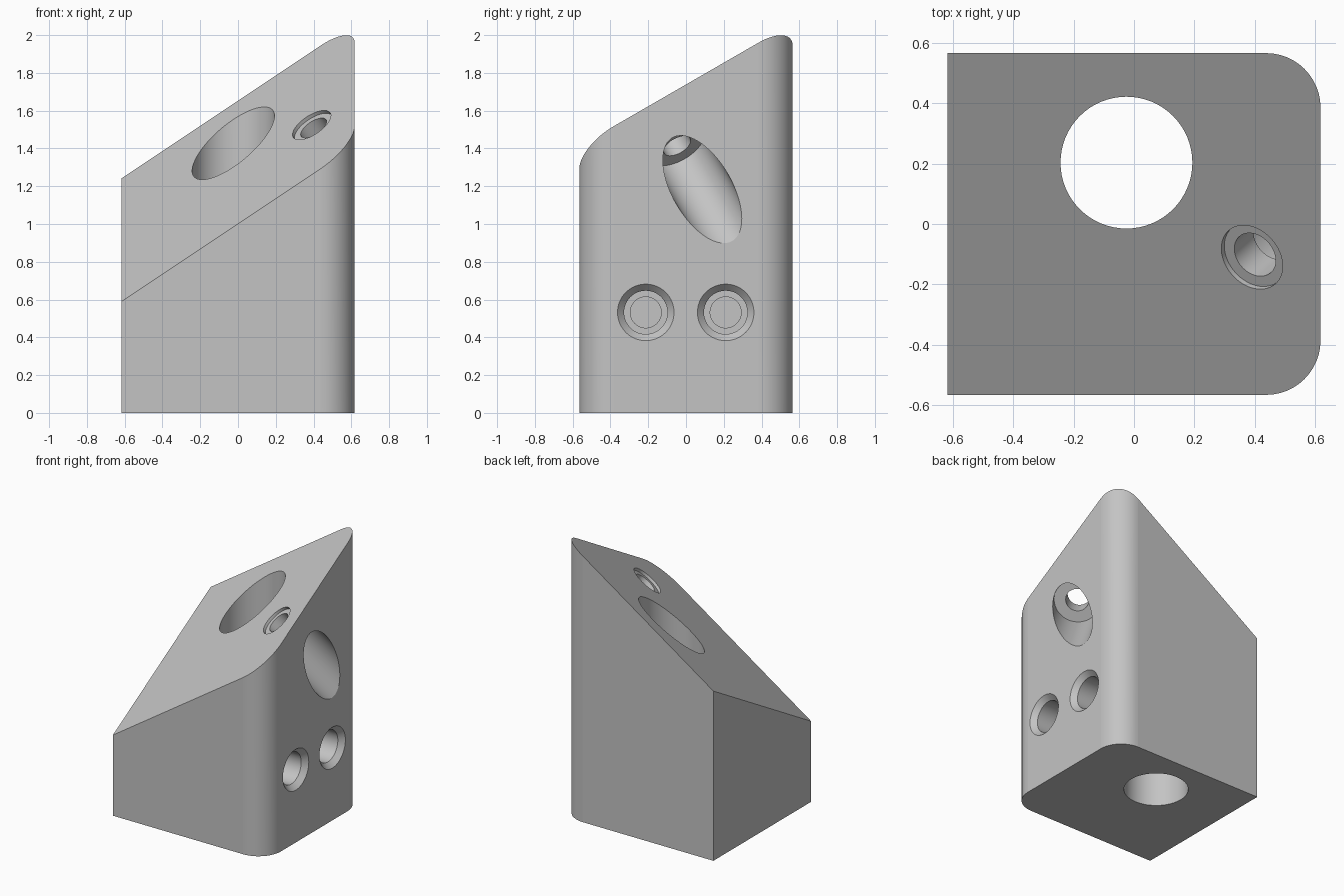
import bpy, bmesh, math
from mathutils import Vector

cube = bpy.data.objects.get("Cube")
if cube:
    bpy.data.objects.remove(cube, do_unlink=True)

HX, HY, R = 0.617, 0.565, 0.18           # half sizes and corner radius
SX, SY, Z0 = 0.667, 0.577, 1.327         # slanted top plane

grey = bpy.data.materials.new("plain grey")
grey.use_nodes = True
grey.diffuse_color = (0.55, 0.55, 0.55, 1)
grey.node_tree.nodes["Principled BSDF"].inputs["Base Color"].default_value = (0.55, 0.55, 0.55, 1)


def top_z(x, y):
    return Z0 + SX * x + SY * y


def add_object(name, bm):
    bmesh.ops.recalc_face_normals(bm, faces=bm.faces)
    mesh = bpy.data.meshes.new(name)
    bm.to_mesh(mesh)
    bm.free()
    mesh.materials.append(grey)
    obj = bpy.data.objects.new(name, mesh)
    bpy.context.collection.objects.link(obj)
    return obj


def corner(cy, start, steps=12):
    angles = [math.radians(start + 90 * i / steps) for i in range(steps + 1)]
    return [(HX - R + R * math.cos(a), cy + R * math.sin(a)) for a in angles]


def lathe(name, profile, origin, axis, sides=64):
    """Solid of revolution from (depth, radius) pairs along an axis."""
    bm = bmesh.new()
    turn = Vector(axis).to_track_quat('Z', 'Y')
    rings = []
    for depth, radius in profile:
        ring = []
        for i in range(sides):
            a = math.tau * i / sides
            p = Vector((radius * math.cos(a), radius * math.sin(a), depth))
            ring.append(bm.verts.new(Vector(origin) + turn @ p))
        rings.append(ring)
    for low, high in zip(rings, rings[1:]):
        for i in range(sides):
            j = (i + 1) % sides
            bm.faces.new((low[i], low[j], high[j], high[i]))
    bm.faces.new(rings[0])
    bm.faces.new(rings[-1])
    obj = add_object(name, bm)
    obj.hide_render = True
    return obj


# Block: rounded outline raised to the slanted top
outline = [(-HX, HY), (-HX, -HY)] + corner(-HY + R, -90) + corner(HY - R, 0)
bm = bmesh.new()
base = [bm.verts.new((x, y, 0)) for x, y in outline]
roof = [bm.verts.new((x, y, top_z(x, y))) for x, y in outline]
bm.faces.new(base)
bm.faces.new(roof)
for i in range(len(outline)):
    j = (i + 1) % len(outline)
    bm.faces.new((base[i], base[j], roof[j], roof[i]))
block = add_object("slanted_block", bm)

# Vertical bore, angled stepped bore square to the top, and two side pockets
cutters = [
    lathe("vertical_bore", [(-0.2, 0.218), (2.3, 0.218)], (-0.025, 0.203, 0), (0, 0, 1)),
    lathe("angled_bore",
          [(-0.1, 0.117), (0.02, 0.117), (0.02, 0.079), (0.147, 0.079), (0.147, 0.158), (1.3, 0.158)],
          (0.39, -0.11, top_z(0.39, -0.11)), (SX, SY, -1)),
]
for side, y in (("front", -0.213), ("back", 0.21)):
    cutters.append(lathe(side + "_side_pocket",
                         [(-0.04, 0.187), (0.037, 0.115), (0.25, 0.115), (0.25, 0.082), (0.32, 0.082)],
                         (HX, y, 0.532), (-1, 0, 0)))

bpy.context.view_layer.objects.active = block
for cutter in cutters:
    mod = block.modifiers.new(cutter.name, 'BOOLEAN')
    mod.operation = 'DIFFERENCE'
    mod.solver = 'EXACT'
    mod.object = cutter
    bpy.ops.object.modifier_apply(modifier=mod.name)
    bpy.data.objects.remove(cutter, do_unlink=True)

# Smooth the rounded parts; keep the large flat sides crisp
bpy.ops.object.select_all(action='DESELECT')
block.select_set(True)
bpy.ops.object.shade_smooth_by_angle(angle=math.radians(30))
bm = bmesh.new()
bm.from_mesh(block.data)
for face in bm.faces:
    if face.calc_area() > 0.3:
        for edge in face.edges:
            edge.smooth = False
bm.to_mesh(block.data)
bm.free()
